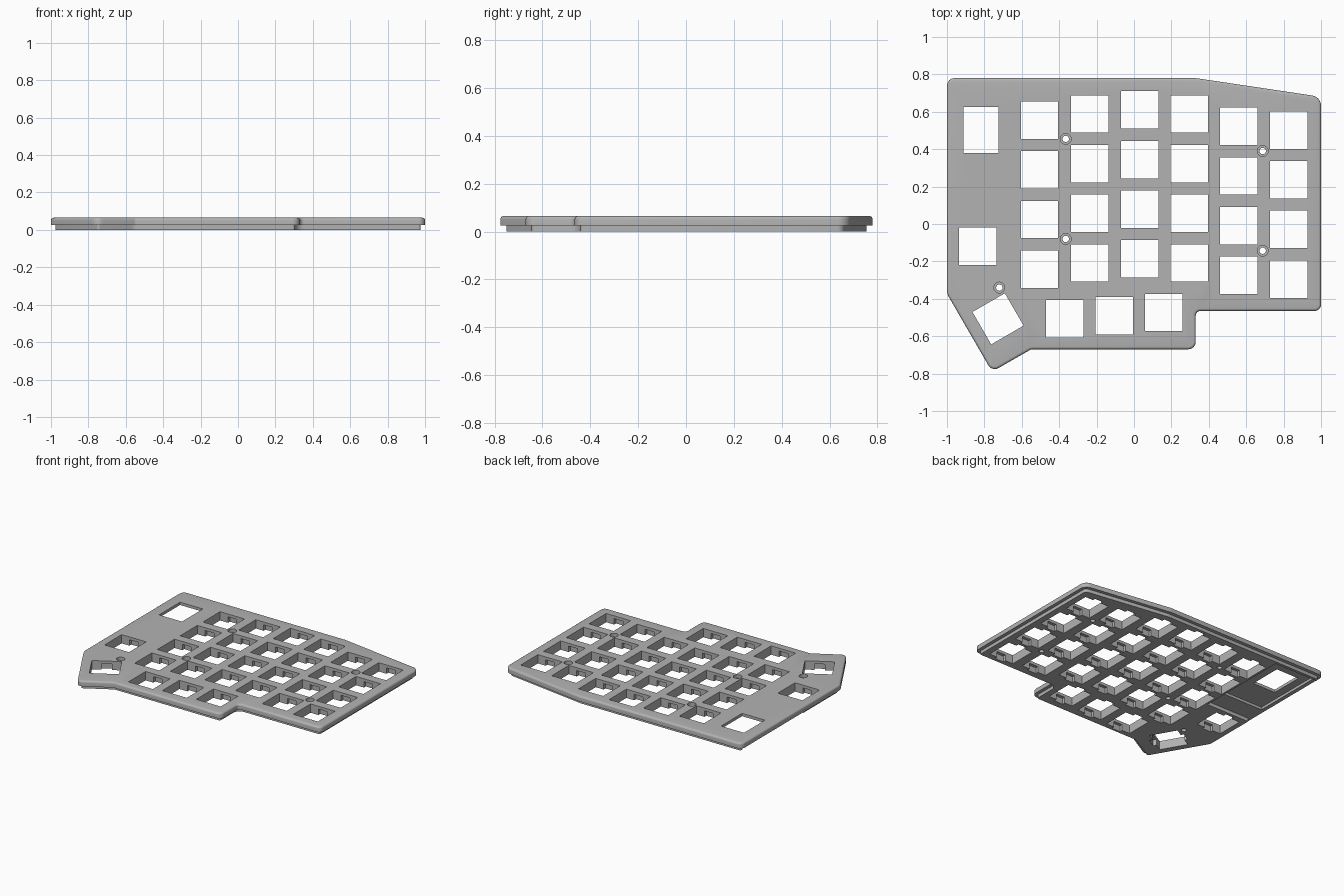
import bpy, bmesh, math
from mathutils import Vector, Matrix

cube = bpy.data.objects.get("Cube")
if cube:
    bpy.data.objects.remove(cube)

HEIGHT = 0.065
LEDGE = 0.025      # height and inset of the lower step
CLIP_TOP = 0.044   # underside of the thin switch plate
KEY = 0.2

grey = bpy.data.materials.new("mid_grey")
grey.use_nodes = True
grey.diffuse_color = (0.45, 0.45, 0.45, 1)
grey.node_tree.nodes["Principled BSDF"].inputs["Base Color"].default_value = (0.45, 0.45, 0.45, 1)

# Outline corners, clockwise: x, y, corner radius
CORNERS = [(-1, 0.78, 0.04), (0.33, 0.78, 0.08), (1, 0.68, 0.055), (1, -0.465, 0.035),
           (0.33, -0.465, 0.025), (0.33, -0.67, 0.04), (-0.55, -0.67, 0.03),
           (-0.759, -0.79, 0.04), (-1, -0.373, 0.08)]


def make_object(name, bm):
    bmesh.ops.recalc_face_normals(bm, faces=bm.faces)
    mesh = bpy.data.meshes.new(name)
    bm.to_mesh(mesh)
    bm.free()
    mesh.materials.append(grey)
    obj = bpy.data.objects.new(name, mesh)
    bpy.context.collection.objects.link(obj)
    return obj


def rounded_outline(inset, steps=6):
    """Inset the outline and round every corner with an arc."""
    points = []
    count = len(CORNERS)
    for i, (x, y, radius) in enumerate(CORNERS):
        here = Vector((x, y))
        d1 = (here - Vector(CORNERS[i - 1][:2])).normalized()
        d2 = (Vector(CORNERS[(i + 1) % count][:2]) - here).normalized()
        n1, n2 = Vector((d1.y, -d1.x)), Vector((d2.y, -d2.x))
        turn = d1.x * d2.y - d1.y * d2.x
        side = 1 if turn < 0 else -1
        miter = (n1 + n2) / (1 + n1.dot(n2))
        r = max(radius - side * inset, 0.006)
        centre = here + miter * (inset + side * r)
        a1 = math.atan2(-side * n1.y, -side * n1.x)
        sweep = math.atan2(turn, d1.dot(d2))
        for k in range(steps + 1):
            a = a1 + sweep * k / steps
            points.append(centre + r * Vector((math.cos(a), math.sin(a))))
    return points


# Case plate: stepped lower rim and softly rounded top edge
bm = bmesh.new()
profile = [(LEDGE, 0), (LEDGE, LEDGE), (0, LEDGE)]
soft = 0.014
for k in range(5):
    a = math.pi / 2 * k / 4
    profile.append((soft * (1 - math.cos(a)), HEIGHT - soft + soft * math.sin(a)))
rings = [[bm.verts.new((p.x, p.y, z)) for p in rounded_outline(inset)] for inset, z in profile]
for low, high in zip(rings, rings[1:]):
    for i in range(len(low)):
        bm.faces.new((low[i - 1], low[i], high[i], high[i - 1]))
bm.faces.new(rings[0])
bm.faces.new(rings[-1])
plate = make_object("keyboard_top_plate", bm)


def add_box(bm, x, y, width, depth, z0, z1, angle=0):
    matrix = (Matrix.Translation((x, y, (z0 + z1) / 2)) @ Matrix.Rotation(angle, 4, 'Z')
              @ Matrix.Diagonal((width, depth, z1 - z0, 1)))
    bmesh.ops.create_cube(bm, size=1, matrix=matrix)


def add_cone(bm, x, y, r0, r1, z0, z1):
    bmesh.ops.create_cone(bm, cap_ends=True, segments=24, radius1=r0, radius2=r1, depth=z1 - z0,
                          matrix=Matrix.Translation((x, y, (z0 + z1) / 2)))


def carve(name, bm):
    """Subtract the cutter from the plate, then discard it."""
    cutter = make_object(name, bm)
    cutter.hide_render = True
    mod = plate.modifiers.new(name, 'BOOLEAN')
    mod.operation = 'DIFFERENCE'
    mod.solver = 'EXACT'
    mod.object = cutter
    bpy.context.view_layer.objects.active = plate
    bpy.ops.object.modifier_apply(modifier=name)
    bpy.data.objects.remove(cutter)


# Key positions: staggered columns, then thumb and side keys
keys = []
columns = [(-0.505, 0.555), (-0.236, 0.588), (0.03, 0.61), (0.295, 0.588), (0.561, 0.522), (0.828, 0.502)]
for x, top in columns:
    keys += [(x, top - 0.2655 * row, 0) for row in range(4)]
keys += [(-0.37, -0.507, 0), (-0.105, -0.49, 0), (0.16, -0.473, 0),
         (-0.836, -0.12, 0), (-0.727, -0.507, math.radians(30))]

# Underside recesses for the controller, open towards the side edge
bm = bmesh.new()
add_box(bm, -0.84, 0.38, 0.44, 0.71, -0.02, LEDGE)
carve("controller_recess", bm)
bm = bmesh.new()
add_box(bm, -0.805, 0.45, 0.33, 0.56, -0.02, CLIP_TOP)
carve("encoder_recess", bm)

# Switch openings and the encoder opening
bm = bmesh.new()
for x, y, angle in keys:
    add_box(bm, x, y, KEY, KEY, -0.03, 0.1, angle)
add_box(bm, -0.817, 0.502, 0.187, 0.245, -0.03, 0.1)
carve("switch_openings", bm)

# Clip notches under the front and back of each switch
bm = bmesh.new()
for x, y, angle in keys:
    add_box(bm, x, y, 0.072, KEY + 0.044, -0.02, CLIP_TOP, angle)
carve("clip_notches", bm)

# Countersunk screw holes
screws = [(-0.365, 0.455), (-0.365, -0.08), (0.688, 0.39), (0.688, -0.143), (-0.72, -0.34)]
bm = bmesh.new()
for x, y in screws:
    add_cone(bm, x, y, 0.017, 0.017, -0.03, 0.1)
carve("screw_holes", bm)
bm = bmesh.new()
for x, y in screws:
    add_cone(bm, x, y, 0.029, 0.029, 0.04, 0.1)
carve("screw_head_seats", bm)

# Smooth the rounded edges only
bpy.ops.object.select_all(action='DESELECT')
plate.select_set(True)
bpy.context.view_layer.objects.active = plate
bpy.ops.object.shade_smooth_by_angle(angle=math.radians(30))
